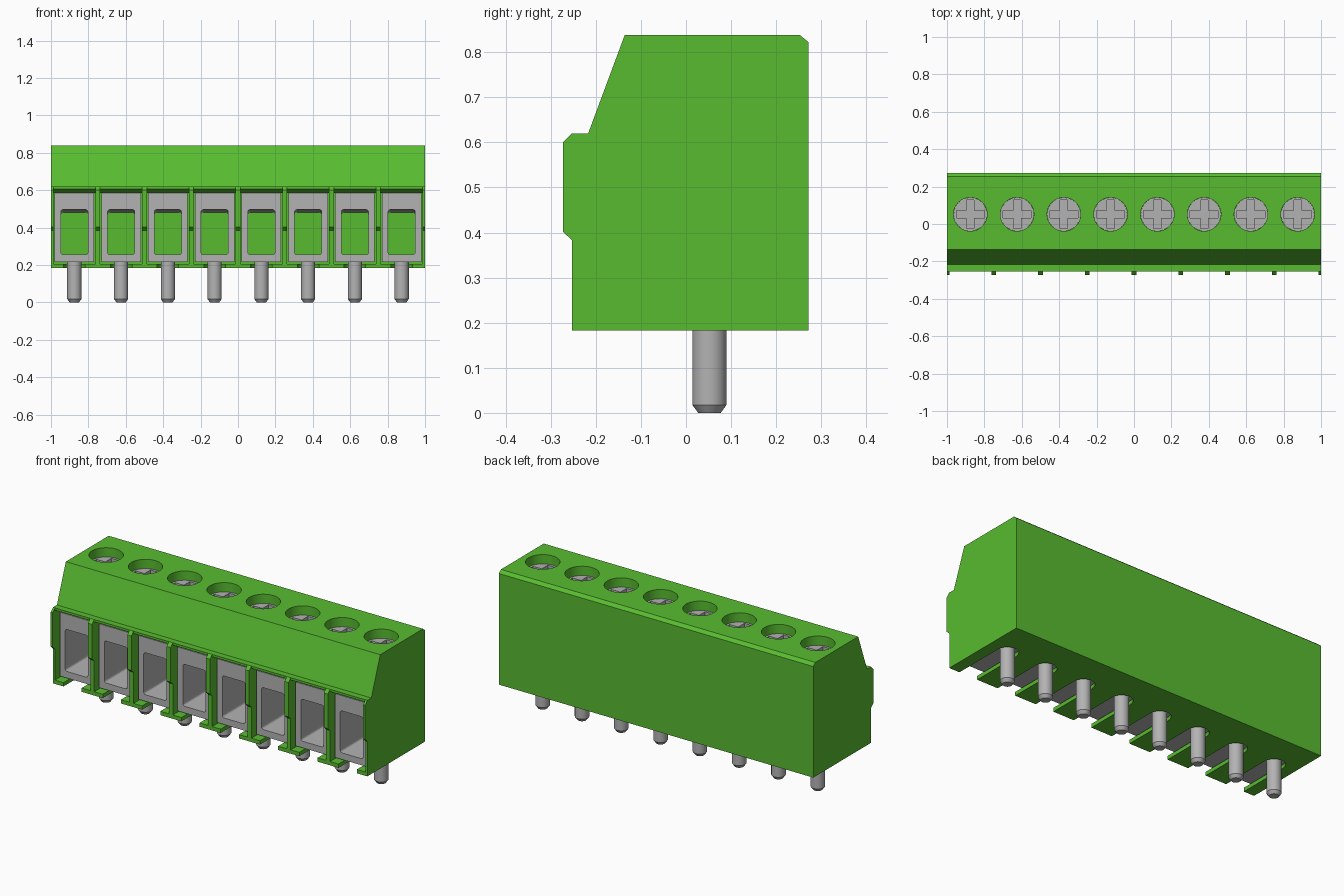
import bpy, bmesh, math
from mathutils import Vector, Matrix

cube = bpy.data.objects.get("Cube")
if cube:
    bpy.data.objects.remove(cube, do_unlink=True)

POLES = [-0.875 + 0.25 * i for i in range(8)]
AXIS_Y = 0.052  # line of the pins and screws


def material(name, rgb, rough):
    m = bpy.data.materials.new(name)
    m.use_nodes = True
    m.diffuse_color = (*rgb, 1)
    bsdf = m.node_tree.nodes["Principled BSDF"]
    bsdf.inputs["Base Color"].default_value = (*rgb, 1)
    bsdf.inputs["Roughness"].default_value = rough
    return m


GREEN = material("green plastic", (0.098, 0.50, 0.03), 0.5)
GREY = material("grey metal", (0.45, 0.45, 0.45), 0.5)


def extrude(bm, pts, vec):
    """Add a prism: a flat 3D outline swept along vec."""
    face = bm.faces.new([bm.verts.new(p) for p in pts])
    top = bmesh.ops.extrude_face_region(bm, geom=[face])["geom"]
    verts = [g for g in top if isinstance(g, bmesh.types.BMVert)]
    bmesh.ops.translate(bm, verts=verts, vec=Vector(vec))


def side_prism(bm, yz, x, width):
    extrude(bm, [(x - width / 2, y, z) for y, z in yz], (width, 0, 0))


def cylinder(bm, r1, r2, z0, z1, x=0.0, y=AXIS_Y):
    bmesh.ops.create_cone(bm, cap_ends=True, segments=32, radius1=r1, radius2=r2,
                          depth=z1 - z0, matrix=Matrix.Translation((x, y, (z0 + z1) / 2)))


def make(name, bm, mat=None):
    bmesh.ops.recalc_face_normals(bm, faces=bm.faces)
    me = bpy.data.meshes.new(name)
    bm.to_mesh(me)
    bm.free()
    if mat:
        me.materials.append(mat)
    ob = bpy.data.objects.new(name, me)
    bpy.context.collection.objects.link(ob)
    return ob


def select(ob):
    bpy.ops.object.select_all(action='DESELECT')
    ob.select_set(True)
    bpy.context.view_layer.objects.active = ob


def cut(ob, bm):
    cutter = make("cutter", bm)
    cutter.hide_render = True
    mod = ob.modifiers.new("cut", 'BOOLEAN')
    mod.operation = 'DIFFERENCE'
    mod.solver = 'EXACT'
    mod.object = cutter
    select(ob)
    bpy.ops.object.modifier_apply(modifier=mod.name)
    bpy.data.objects.remove(cutter, do_unlink=True)


def smooth(ob):
    select(ob)
    bpy.ops.object.shade_smooth_by_angle(angle=math.radians(30))


def repeat(ob):
    """Place the part at the first pole and linked copies at the others."""
    base = ob.name
    for i, x in enumerate(POLES):
        o = ob if i == 0 else ob.copy()
        if i:
            bpy.context.collection.objects.link(o)
        o.name = f"{base}_{i + 1}"
        o.location.x = x


# Housing: side profile swept over the full width
bm = bmesh.new()
side_prism(bm, [(-0.253, 0.183), (0.272, 0.183), (0.272, 0.822), (0.253, 0.838),
                (-0.136, 0.838), (-0.217, 0.62), (-0.253, 0.62), (-0.273, 0.60),
                (-0.273, 0.402), (-0.253, 0.383)], 0, 2)
housing = make("housing", bm, GREEN)

# Front pockets, leaving thin ribs between the poles
bm = bmesh.new()
for x in POLES:
    side_prism(bm, [(-0.30, 0.205), (0.18, 0.205), (0.18, 0.585), (-0.215, 0.585),
                    (-0.253, 0.607), (-0.253, 0.66), (-0.30, 0.66)], x, 0.225)
cut(housing, bm)

# Round-ended slots in the floor, running from the front to the pins
bm = bmesh.new()
R = 0.058
for x in POLES:
    arc = [(x + R * math.cos(a), AXIS_Y + R * math.sin(a), 0.15)
           for a in (math.pi * k / 12 for k in range(13))]
    extrude(bm, arc + [(x - R, -0.3, 0.15), (x + R, -0.3, 0.15)], (0, 0, 0.08))
cut(housing, bm)

# Screw wells in the top
bm = bmesh.new()
for x in POLES:
    cylinder(bm, 0.09, 0.09, 0.75, 0.9, x)
cut(housing, bm)
smooth(housing)

# Wire clamp: metal box with a rounded opening running through it
bm = bmesh.new()
side_prism(bm, [(-0.218, 0.217), (0.17, 0.217), (0.17, 0.584), (-0.218, 0.584)], 0, 0.212)
clamp = make("wire_clamp", bm, GREY)
bm = bmesh.new()
side_prism(bm, [(-0.30, 0.255), (0.25, 0.255), (0.25, 0.478), (-0.30, 0.499)], 0, 0.145)
long_edges = [e for e in bm.edges if abs(e.verts[0].co.y - e.verts[1].co.y) > 0.5]
bmesh.ops.bevel(bm, geom=long_edges, offset=0.012, segments=3, profile=0.5, affect='EDGES')
cut(clamp, bm)
repeat(clamp)

# Screw with a cross recess
bm = bmesh.new()
cylinder(bm, 0.0895, 0.0895, 0.70, 0.785)
screw = make("screw", bm, GREY)
bm = bmesh.new()
a, b = 0.02, 0.075
cross = [(a, b), (-a, b), (-a, a), (-b, a), (-b, -a), (-a, -a),
         (-a, -b), (a, -b), (a, -a), (b, -a), (b, a), (a, a)]
extrude(bm, [(x, y + AXIS_Y, 0.76) for x, y in cross], (0, 0, 0.1))
cut(screw, bm)
smooth(screw)
repeat(screw)

# Solder pin with a chamfered tip
bm = bmesh.new()
cylinder(bm, 0.038, 0.038, 0.018, 0.24)
cylinder(bm, 0.025, 0.038, 0.0, 0.018)
bmesh.ops.delete(bm, geom=[f for f in bm.faces if len(f.verts) > 4
                           and abs(f.calc_center_median().z - 0.018) < 1e-4],
                 context='FACES_ONLY')
bmesh.ops.remove_doubles(bm, verts=bm.verts, dist=1e-4)
pin = make("solder_pin", bm, GREY)
smooth(pin)
repeat(pin)
